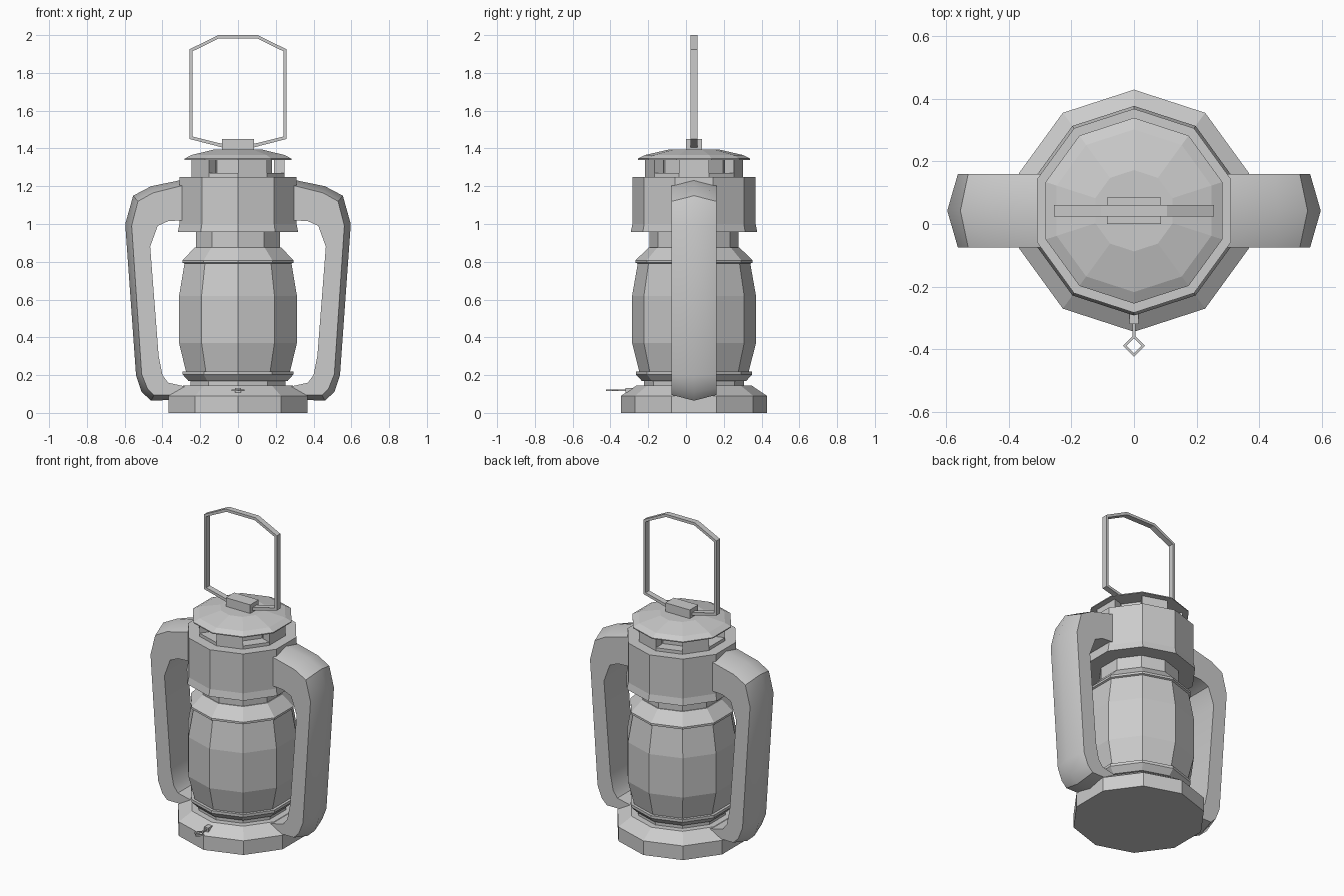
import bpy, bmesh, math
from mathutils import Vector

if "Cube" in bpy.data.objects:
    bpy.data.objects.remove(bpy.data.objects["Cube"])

CY = 0.0425   # lantern axis in y
N = 10        # sides of the round parts


def make(name, verts, faces, smooth=False):
    me = bpy.data.meshes.new(name)
    me.from_pydata([tuple(v) for v in verts], [], faces)
    bm = bmesh.new()
    bm.from_mesh(me)
    bmesh.ops.recalc_face_normals(bm, faces=bm.faces)
    bm.to_mesh(me)
    bm.free()
    ob = bpy.data.objects.new(name, me)
    bpy.context.collection.objects.link(ob)
    if smooth:
        me.shade_smooth()
        me.set_sharp_from_angle(angle=math.radians(35))
    return ob


def loft(name, rings, closed=False, smooth=False):
    """Skin a list of equal rings; cap the ends unless closed."""
    n, m = len(rings[0]), len(rings)
    verts = [v for r in rings for v in r]
    faces = []
    for i in range(m if closed else m - 1):
        a, b = i * n, (i + 1) % m * n
        faces += [(a + k, a + (k + 1) % n, b + (k + 1) % n, b + k) for k in range(n)]
    if not closed:
        faces += [tuple(range(n)), tuple(range((m - 1) * n, m * n))]
    return make(name, verts, faces, smooth)


def polar(r, deg, z):
    a = math.radians(deg)
    return (r * math.cos(a), CY + r * math.sin(a), z)


def turned(name, profile):
    return loft(name, [[polar(r, 18 + 36 * k, z) for k in range(N)] for r, z in profile])


def box(name, x0, x1, y0, y1, z0, z1):
    return loft(name, [[(x0, y0, z), (x1, y0, z), (x1, y1, z), (x0, y1, z)] for z in (z0, z1)])


# Turned body parts
turned("base", [(.387, 0), (.387, .09), (.305, .145)])
turned("base_neck", [(.265, .14), (.265, .175)])
turned("lower_glass_ring", [(.275, .168), (.308, .203), (.308, .22), (.285, .22)])
turned("glass", [(.272, .19), (.29, .22), (.328, .37), (.328, .62), (.297, .795)])
turned("upper_glass_collar", [(.296, .79), (.309, .795), (.309, .808), (.24, .876)])
turned("upper_neck", [(.235, .87), (.235, .97)])
turned("hood", [(.335, .957), (.326, 1.0), (.326, 1.25)])
turned("vent_floor", [(.26, 1.245), (.26, 1.27)])
turned("vent_core", [(.19, 1.26), (.19, 1.345)])
turned("roof", [(.297, 1.34), (.297, 1.346), (.26, 1.365), (.13, 1.395)])

# Vent panels on every other side
for i in range(5):
    a, b = 72 * i - 18, 72 * i + 18
    loft(f"vent_panel_{i + 1}",
         [[polar(.26, a, z), polar(.26, b, z), polar(.2, b, z), polar(.2, a, z)]
          for z in (1.25, 1.345)])

# Side arms: ridge, outer corner and inner corner (x, z) at each station
stations = [
    ((.29, 1.235), (.29, 1.205), (.29, 1.02)),
    ((.46, 1.20), (.45, 1.165), (.37, 1.015)),
    ((.555, 1.15), (.53, 1.12), (.425, .99)),
    ((.597, 1.0), (.563, .99), (.465, .88)),
    ((.54, .2), (.51, .205), (.42, .3)),
    ((.51, .11), (.48, .13), (.40, .2)),
    ((.46, .065), (.445, .095), (.37, .16)),
    ((.30, .07), (.30, .095), (.28, .14)),
]
H = .118
for side, s in (("left", -1), ("right", 1)):
    rings = [[(s * r[0], CY, r[1]), (s * c[0], CY + H, c[1]), (s * n[0], CY + H, n[1]),
              (s * n[0], CY - H, n[1]), (s * c[0], CY - H, c[1])] for r, c, n in stations]
    loft(side + "_arm", rings, smooth=True)

# Carrying bail and its mount
box("bail_mount", -.086, .086, 0, .085, 1.39, 1.45)
outer = [(.07, 1.402), (.256, 1.45), (.256, 1.925), (.105, 2.0)]
inner = [(.07, 1.421), (.241, 1.463), (.241, 1.914), (.1, 1.983)]
pairs = list(zip(outer, inner))
pairs += [((-o[0], o[1]), (-i[0], i[1])) for o, i in reversed(pairs)]
loft("bail", [[(o[0], CY - .018, o[1]), (o[0], CY + .018, o[1]),
               (i[0], CY + .018, i[1]), (i[0], CY - .018, i[1])] for o, i in pairs])

# Wick knob: socket, stem and diamond ring
box("knob_socket", -.015, .015, -.32, -.24, .107, .133)
box("knob_stem", -.005, .005, -.362, -.31, .115, .125)
ring = []
for k in range(4):
    d = Vector((math.cos(k * math.pi / 2), math.sin(k * math.pi / 2), 0))
    c = Vector((0, -.389, 0))
    ring.append([c + d * r + Vector((0, 0, z))
                 for r, z in ((.035, .115), (.035, .125), (.024, .125), (.024, .115))])
loft("knob_ring", ring, closed=True)
